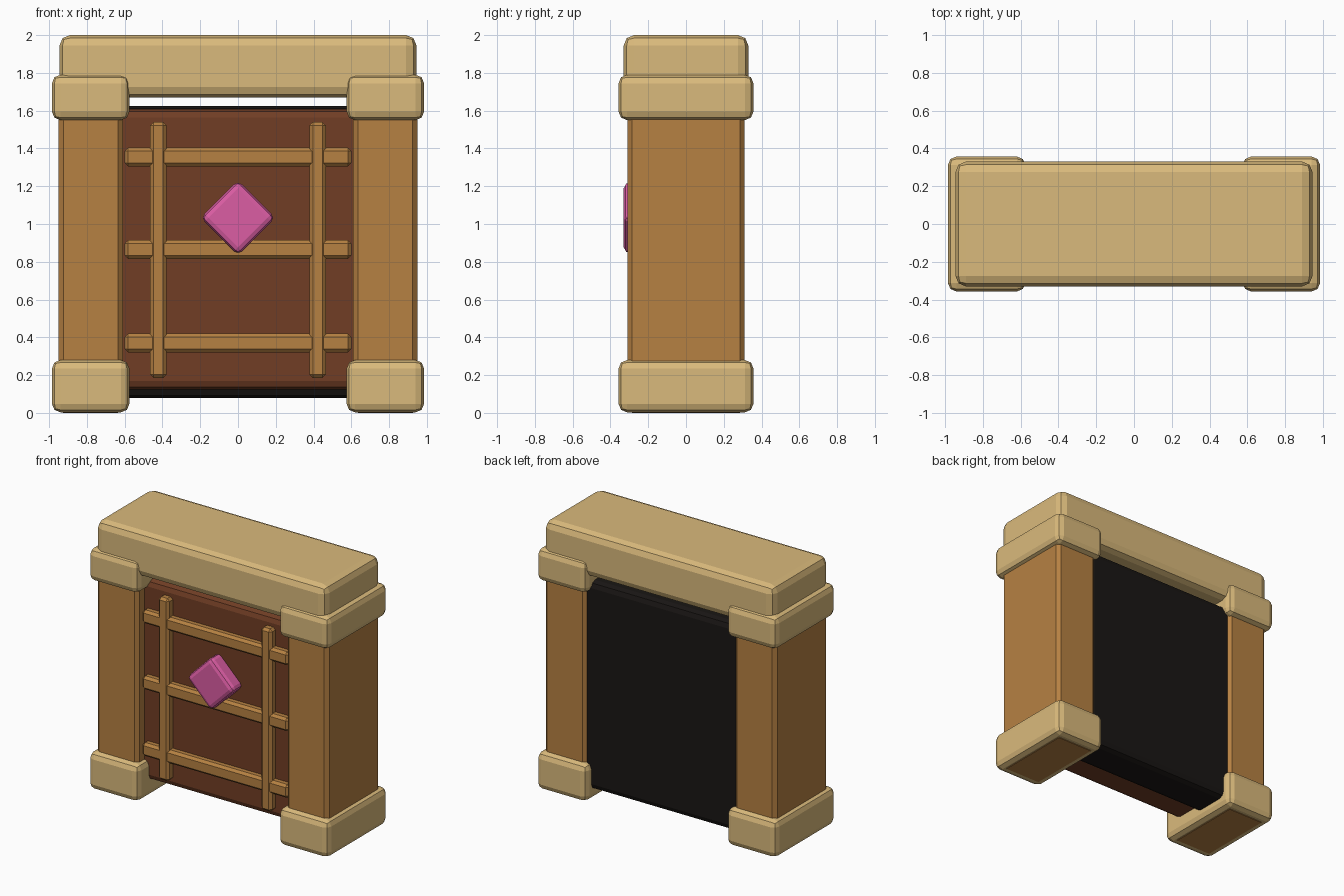
import bpy, bmesh, math
from mathutils import Matrix

if "Cube" in bpy.data.objects:
    bpy.data.objects.remove(bpy.data.objects["Cube"])


def material(name, rgb):
    m = bpy.data.materials.new(name)
    m.diffuse_color = (*rgb, 1)
    m.use_nodes = True
    m.node_tree.nodes["Principled BSDF"].inputs["Base Color"].default_value = m.diffuse_color
    return m


STONE = material("pale_stone", (0.70, 0.49, 0.20))
WOOD = material("light_wood", (0.47, 0.22, 0.055))
DOOR = material("dark_wood", (0.165, 0.048, 0.018))
BLACK = material("black", (0.010, 0.008, 0.007))
PINK = material("pink_gem", (0.71, 0.11, 0.37))


def block(name, x, y, z, mat, bevel, segments=2, turn=0):
    """Bevelled box from (min, max) ranges, optionally turned about its y axis."""
    size = [r[1] - r[0] for r in (x, y, z)]
    bm = bmesh.new()
    bmesh.ops.create_cube(bm, size=1, matrix=Matrix.Diagonal((*size, 1)))
    bmesh.ops.bevel(bm, geom=bm.edges[:], offset=bevel, segments=segments,
                    profile=0.5, affect='EDGES')
    bmesh.ops.rotate(bm, verts=bm.verts[:], matrix=Matrix.Rotation(turn, 3, 'Y'))
    me = bpy.data.meshes.new(name)
    bm.to_mesh(me)
    bm.free()
    me.materials.append(mat)
    ob = bpy.data.objects.new(name, me)
    ob.location = [sum(r) / 2 for r in (x, y, z)]
    bpy.context.collection.objects.link(ob)
    return ob


def both_sides(name, x, y, z, mat, bevel, segments=2):
    block(name + "_right", x, y, z, mat, bevel, segments)
    block(name + "_left", (-x[1], -x[0]), y, z, mat, bevel, segments)


# Stone lintel, posts with feet and capitals
block("lintel", (-0.945, 0.945), (-0.33, 0.33), (1.67, 2.0), STONE, 0.055)
both_sides("post", (0.61, 0.95), (-0.31, 0.31), (0.0, 1.72), WOOD, 0.025, 1)
both_sides("foot", (0.575, 0.985), (-0.357, 0.357), (0.003, 0.28), STONE, 0.045)
both_sides("capital", (0.575, 0.985), (-0.357, 0.357), (1.55, 1.79), STONE, 0.045)

# Door slab with a dark backing
block("door", (-0.66, 0.66), (-0.225, 0.03), (0.125, 1.61), DOOR, 0.045)
block("door_backing", (-0.65, 0.65), (0.0, 0.29), (0.08, 1.625), BLACK, 0.045)

# Lattice on the door
both_sides("lattice_upright", (0.378, 0.465), (-0.28, -0.19), (0.185, 1.54), WOOD, 0.018, 1)
for i, zc in enumerate((0.37, 0.865, 1.355)):
    block(f"lattice_rail_{i + 1}", (-0.6, 0.6), (-0.275, -0.19),
          (zc - 0.05, zc + 0.05), WOOD, 0.018, 1)

# Diamond gem
block("gem", (-0.14, 0.14), (-0.33, -0.2), (0.893, 1.173), PINK, 0.03, 2, math.radians(45))
